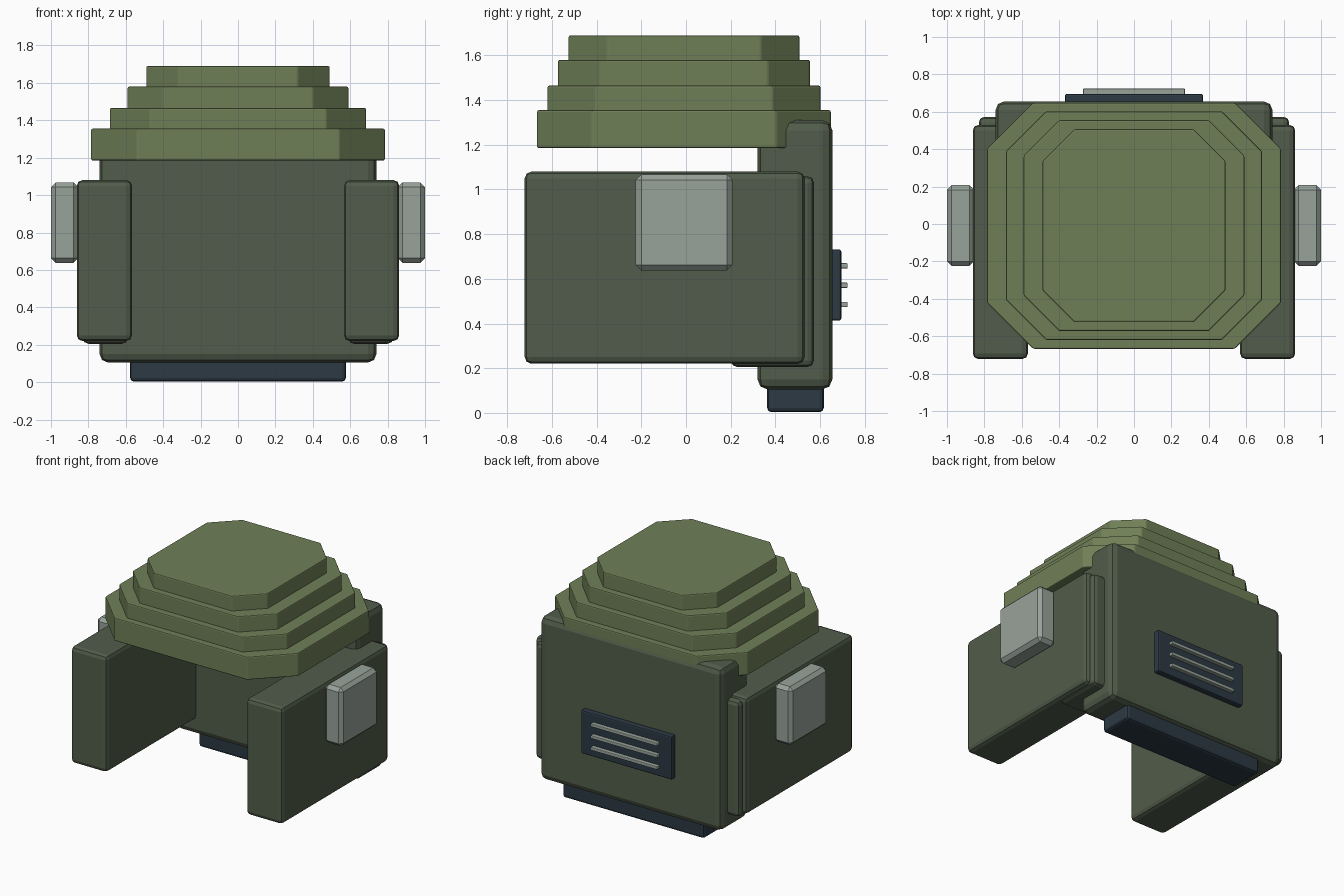
import bpy, bmesh

if "Cube" in bpy.data.objects:
    bpy.data.objects.remove(bpy.data.objects["Cube"])


def material(name, rgb):
    m = bpy.data.materials.new(name)
    m.diffuse_color = (*rgb, 1)
    m.use_nodes = True
    m.node_tree.nodes["Principled BSDF"].inputs["Base Color"].default_value = m.diffuse_color
    return m


DARK_GREEN = material("dark green", (0.083, 0.107, 0.069))
OLIVE = material("olive green", (0.159, 0.212, 0.095))
NAVY = material("dark navy", (0.025, 0.041, 0.058))
GREY = material("pale grey", (0.314, 0.366, 0.323))


def prism(name, outline, z0, z1, mat, bevel, segments=2):
    """Extrude an xy outline from z0 to z1 and bevel its edges."""
    bm = bmesh.new()
    low = [bm.verts.new((x, y, z0)) for x, y in outline]
    high = [bm.verts.new((x, y, z1)) for x, y in outline]
    bm.faces.new(low[::-1])
    bm.faces.new(high)
    n = len(outline)
    for i in range(n):
        j = (i + 1) % n
        bm.faces.new((low[i], low[j], high[j], high[i]))
    mesh = bpy.data.meshes.new(name)
    bm.to_mesh(mesh)
    bm.free()
    mesh.materials.append(mat)
    obj = bpy.data.objects.new(name, mesh)
    bpy.context.collection.objects.link(obj)
    mod = obj.modifiers.new("bevel", 'BEVEL')
    mod.width, mod.segments, mod.limit_method = bevel, segments, 'NONE'
    return obj


def box(name, x, y, z, mat, bevel, segments=2):
    (x0, x1), (y0, y1) = x, y
    outline = [(x0, y0), (x1, y0), (x1, y1), (x0, y1)]
    return prism(name, outline, *z, mat, bevel, segments)


def octagon(hx, y0, y1, c):
    return [(-hx + c, y0), (hx - c, y0), (hx, y0 + c), (hx, y1 - c),
            (hx - c, y1), (-hx + c, y1), (-hx, y1 - c), (-hx, y0 + c)]


# Stepped octagonal roof: half width, front, back, corner cut, bottom, top
tiers = [(0.785, -0.667, 0.648, 0.245, 1.185, 1.355),
         (0.685, -0.62, 0.602, 0.215, 1.345, 1.465),
         (0.59, -0.573, 0.555, 0.19, 1.455, 1.58),
         (0.49, -0.525, 0.507, 0.172, 1.57, 1.69)]
for i, (hx, y0, y1, c, z0, z1) in enumerate(tiers):
    prism(f"roof_tier_{i + 1}", octagon(hx, y0, y1, c), z0, z1, OLIVE, 0.008)

# Back panel and the foot below it
box("back_panel", (-0.74, 0.74), (0.32, 0.655), (0.105, 1.31), DARK_GREEN, 0.045)
box("foot", (-0.577, 0.577), (0.363, 0.617), (0.003, 0.14), NAVY, 0.02)

# Side walls, their rear joints and outer blocks
for side, s in (("left", -1), ("right", 1)):
    def span(a, b):
        return tuple(sorted((s * a, s * b)))
    box(f"{side}_wall", span(0.567, 0.862), (-0.722, 0.53), (0.22, 1.08),
        DARK_GREEN, 0.03)
    box(f"{side}_joint", span(0.59, 0.83), (0.2, 0.573), (0.205, 1.06),
        DARK_GREEN, 0.03)
    box(f"{side}_block", span(0.855, 1.0), (-0.225, 0.208), (0.638, 1.068),
        GREY, 0.025, 1)

# Rear vent plate with three slats
box("vent_plate", (-0.37, 0.37), (0.64, 0.695), (0.413, 0.732), NAVY, 0.01)
for i in range(3):
    z = 0.485 + 0.0865 * i
    box(f"vent_slat_{i + 1}", (-0.272, 0.272), (0.685, 0.724),
        (z - 0.012, z + 0.012), GREY, 0.005)
